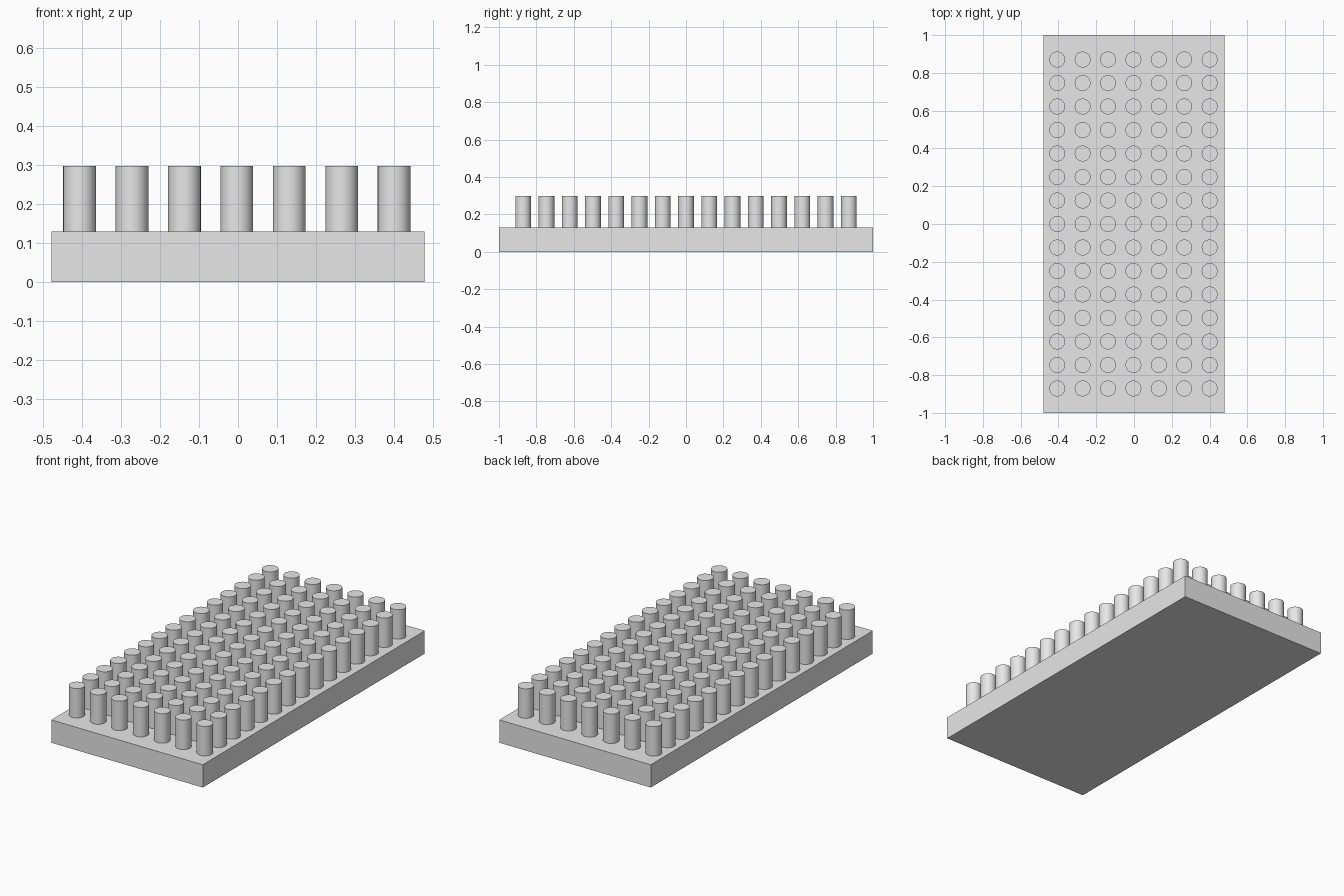
import bpy
import bmesh
from mathutils import Matrix

cube = bpy.data.objects.get("Cube")
if cube:
    bpy.data.objects.remove(cube, do_unlink=True)

HALF_WIDTH, HALF_LENGTH = 0.478, 1.0
BASE_TOP, PIN_TOP = 0.13, 0.298
PIN_RADIUS = 0.042
COLUMNS, ROWS = 7, 15
PITCH_X, PITCH_Y = 0.1345, 0.1244
SHIFT_X = -0.003

gray = bpy.data.materials.new("plain_gray")
gray.use_nodes = True
color = (0.8, 0.8, 0.8, 1.0)
gray.diffuse_color = color
gray.node_tree.nodes["Principled BSDF"].inputs["Base Color"].default_value = color


def make_object(name, bm):
    mesh = bpy.data.meshes.new(name)
    bm.to_mesh(mesh)
    bm.free()
    mesh.materials.append(gray)
    obj = bpy.data.objects.new(name, mesh)
    bpy.context.collection.objects.link(obj)
    return obj


# Flat base slab
bm = bmesh.new()
size = Matrix.Diagonal((2 * HALF_WIDTH, 2 * HALF_LENGTH, BASE_TOP, 1))
bmesh.ops.create_cube(bm, size=1, matrix=Matrix.Translation((0, 0, BASE_TOP / 2)) @ size)
make_object("base_plate", bm)

# Grid of round pins, sunk slightly into the slab
sink = 0.01
height = PIN_TOP - BASE_TOP + sink
bm = bmesh.new()
for column in range(COLUMNS):
    for row in range(ROWS):
        x = (column - (COLUMNS - 1) / 2) * PITCH_X + SHIFT_X
        y = (row - (ROWS - 1) / 2) * PITCH_Y
        bmesh.ops.create_cone(
            bm, cap_ends=True, segments=32, radius1=PIN_RADIUS, radius2=PIN_RADIUS,
            depth=height, matrix=Matrix.Translation((x, y, PIN_TOP - height / 2)))
pins = make_object("pins", bm)

# Smooth pin sides, crisp rims
bpy.ops.object.select_all(action="DESELECT")
pins.select_set(True)
bpy.context.view_layer.objects.active = pins
bpy.ops.object.shade_smooth_by_angle()
